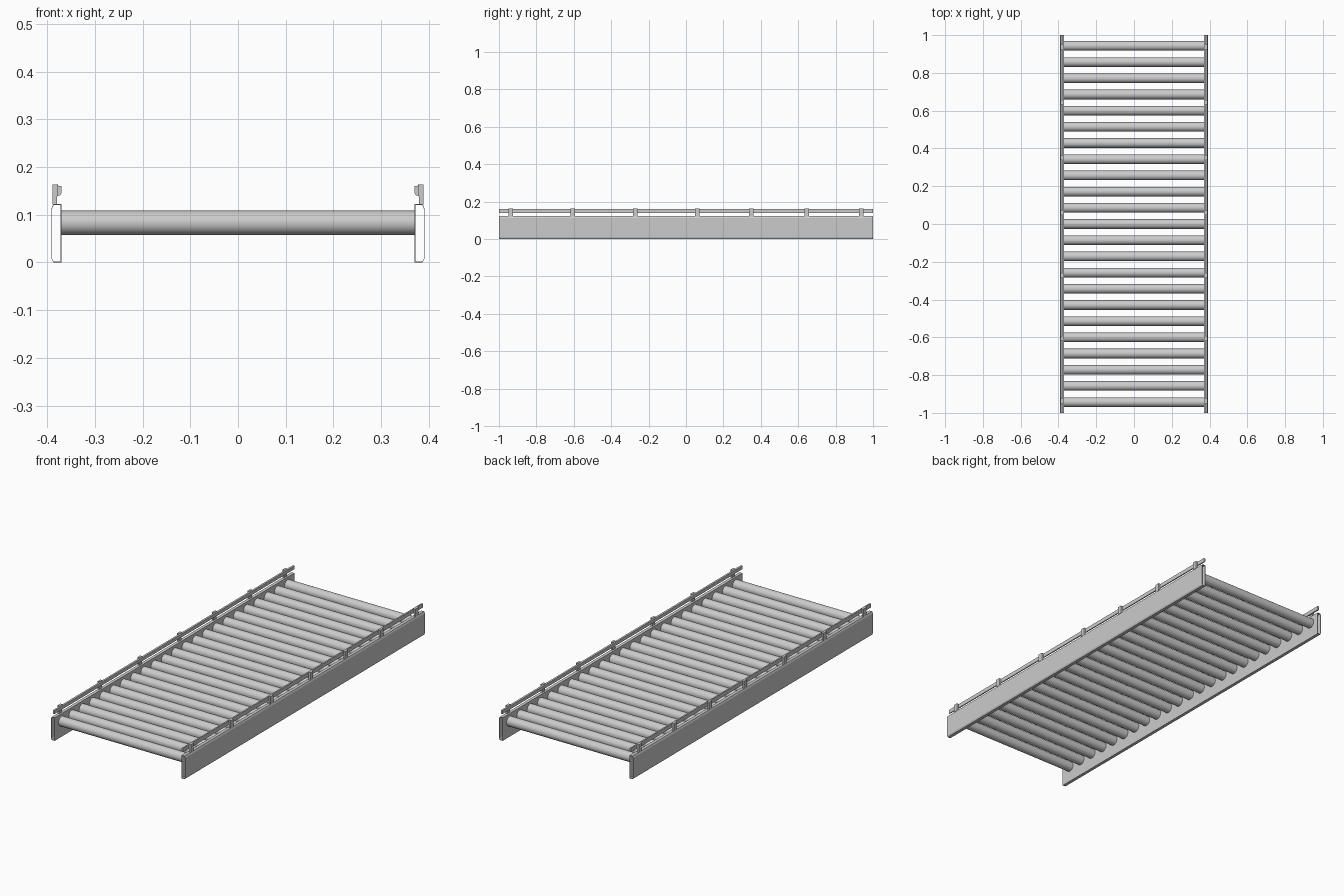
import bpy, bmesh, math

if "Cube" in bpy.data.objects:
    bpy.data.objects.remove(bpy.data.objects["Cube"])


def make_object(name, bm):
    bmesh.ops.recalc_face_normals(bm, faces=bm.faces)
    mesh = bpy.data.meshes.new(name)
    bm.to_mesh(mesh)
    bm.free()
    ob = bpy.data.objects.new(name, mesh)
    bpy.context.collection.objects.link(ob)
    return ob


def extrude_profile(name, points, y0, y1, holes=None):
    """Sweep a closed x-z profile along y; with an inner loop it is an open tube."""
    bm = bmesh.new()
    loops = []
    for pts in [points] + ([holes] if holes else []):
        a = [bm.verts.new((x, y0, z)) for x, z in pts]
        b = [bm.verts.new((x, y1, z)) for x, z in pts]
        n = len(pts)
        for i in range(n):
            j = (i + 1) % n
            bm.faces.new((a[i], a[j], b[j], b[i]))
        loops.append((a, b))
    if holes:
        for o, h in zip(loops[0], loops[1]):
            for i in range(len(o)):
                j = (i + 1) % len(o)
                bm.faces.new((o[i], o[j], h[j], h[i]))
    else:
        bm.faces.new(loops[0][0])
        bm.faces.new(loops[0][1])
    return make_object(name, bm)


def mirrored(points, s):
    return [(s * x, z) for x, z in points]


# Thin hollow side beam with chamfered outer corners, open at both ends
def beam(t):
    return [(0.37 + t, t), (0.387 - t / 2, t), (0.391 - t, 0.008),
            (0.391 - t, 0.113), (0.387 - t / 2, 0.122 - t), (0.37 + t, 0.122 - t)]


# Guide rail with a small lip on the inner face, and its bracket posts
rail = [(0.379, 0.140), (0.379, 0.161), (0.370, 0.160), (0.370, 0.145),
        (0.373, 0.140)]
post = [(0.379, 0.121), (0.389, 0.121), (0.389, 0.163), (0.377, 0.163),
        (0.377, 0.140), (0.379, 0.138)]
post_ys = [-0.937, -0.605, -0.272, 0.060, 0.350, 0.645, 0.937]

for side, s in (("left", -1), ("right", 1)):
    extrude_profile(f"{side}_side_beam", mirrored(beam(0), s), -1, 1,
                    mirrored(beam(0.0015), s))
    extrude_profile(f"{side}_guide_rail", mirrored(rail, s), -1, 1)
    for i, y in enumerate(post_ys):
        extrude_profile(f"{side}_rail_post_{i + 1}", mirrored(post, s),
                        y - 0.012, y + 0.012)

# Row of evenly spaced rollers
COUNT, SPAN = 23, 1.886
for i in range(COUNT):
    y = -SPAN / 2 + i * SPAN / (COUNT - 1)
    bpy.ops.mesh.primitive_cylinder_add(vertices=32, radius=0.0255, depth=0.741,
                                        location=(0, y, 0.083),
                                        rotation=(0, math.pi / 2, 0))
    bpy.context.object.name = f"roller_{i + 1}"
    bpy.ops.object.shade_smooth_by_angle(angle=math.radians(35))
